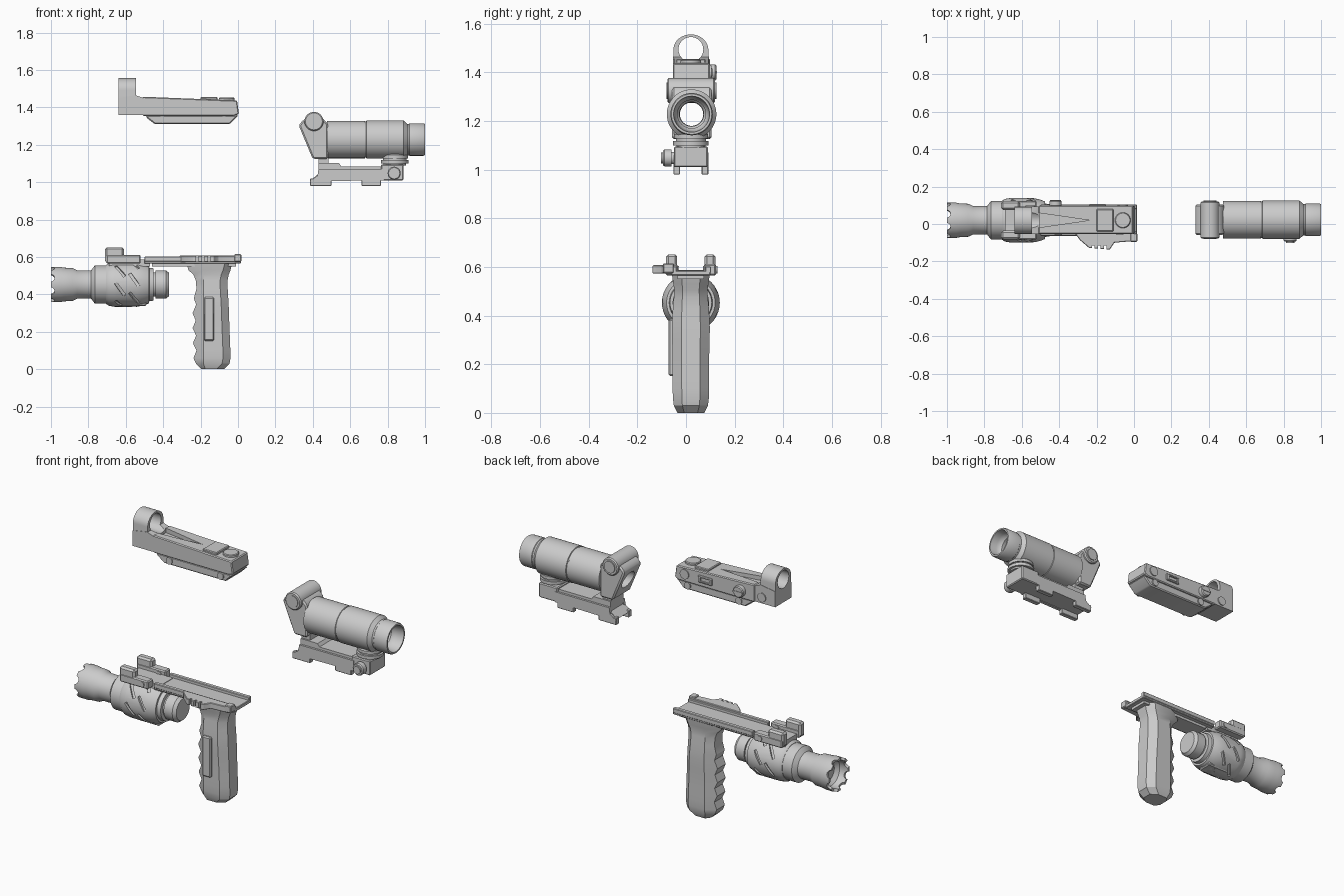
import bpy, bmesh
from math import sin, cos, pi, radians
from mathutils import Matrix, Vector

if "Cube" in bpy.data.objects:
    bpy.data.objects.remove(bpy.data.objects["Cube"])

CY = 0.02  # shared centre plane of all three accessories


def place(axis, a, u, v):
    return {'x': (a, u, v), 'y': (u, a, v), 'z': (u, v, a)}[axis]


def finish(name, bm, bevel=0.0):
    bmesh.ops.remove_doubles(bm, verts=bm.verts, dist=1e-5)
    bmesh.ops.recalc_face_normals(bm, faces=bm.faces)
    if bevel:
        bmesh.ops.bevel(bm, geom=bm.edges[:], offset=bevel, segments=1, affect='EDGES', clamp_overlap=True)
    me = bpy.data.meshes.new(name)
    bm.to_mesh(me)
    bm.free()
    ob = bpy.data.objects.new(name, me)
    bpy.context.collection.objects.link(ob)
    return ob


def loft(name, rings, closed=False, bevel=0.0):
    bm = bmesh.new()
    vs = [[bm.verts.new(p) for p in r] for r in rings]
    n = len(vs[0])
    pairs = list(zip(vs, vs[1:])) + ([(vs[-1], vs[0])] if closed else [])
    for r, s in pairs:
        for i in range(n):
            j = (i + 1) % n
            bm.faces.new((r[i], r[j], s[j], s[i]))
    if not closed:
        bm.faces.new(vs[0])
        bm.faces.new(vs[-1])
    return finish(name, bm, bevel)


def prism(name, pts, axis, a, b, bevel=0.0):
    return loft(name, [[place(axis, t, u, v) for u, v in pts] for t in (a, b)], bevel=bevel)


def box(name, x0, x1, y0, y1, z0, z1, bevel=0.0):
    return prism(name, [(x0, y0), (x1, y0), (x1, y1), (x0, y1)], 'z', z0, z1, bevel)


def lathe(name, prof, c, axis='x', n=40):
    """Closed profile of (along, radius) turned about an axis through c."""
    return loft(name, [[place(axis, a, c[0] + r * cos(2 * pi * i / n), c[1] + r * sin(2 * pi * i / n))
                        for i in range(n)] for a, r in prof], closed=True)


def cyl(name, axis, c, r, a, b, n=32, ch=0.0):
    return lathe(name, [(a, 0), (a, r - ch), (a + ch, r), (b - ch, r), (b, r - ch), (b, 0)] if ch
                 else [(a, 0), (a, r), (b, r), (b, 0)], c, axis, n)


def cut(ob, cutter):
    cutter.hide_render = True
    m = ob.modifiers.new('cut', 'BOOLEAN')
    m.operation, m.solver, m.object = 'DIFFERENCE', 'EXACT', cutter
    bpy.context.view_layer.objects.active = ob
    bpy.ops.object.modifier_apply(modifier=m.name)
    bpy.data.objects.remove(cutter)


# ---------- reflex sight ----------
arch = [(CY - .072, 1.36), (CY + .072, 1.36)] + \
       [(CY + .072 * cos(pi * i / 20), 1.492 + .064 * sin(pi * i / 20)) for i in range(21)]
hood = prism('reflex_hood', arch, 'x', -.64, -.545)
cut(hood, cyl('cutter', 'x', (CY, 1.494), .051, -.7, -.4))
hood_base = prism('reflex_hood_base', [(-.64, 1.36), (-.505, 1.36), (-.505, 1.45), (-.548, 1.465), (-.64, 1.45)],
                  'y', CY - .074, CY + .074)
cut(hood_base, cyl('cutter', 'x', (CY, 1.494), .051, -.7, -.4))
body = prism('reflex_body', [(-.51, 1.355), (-.02, 1.355), (.005, 1.365), (-.005, 1.437), (-.51, 1.457)],
             'y', CY - .074, CY + .078, .005)
cut(body, prism('cutter', [(-.53, CY - .042), (-.24, CY), (-.53, CY + .042)], 'z', 1.43, 1.5))
prism('reflex_clamp', [(-.492, 1.358), (-.49, 1.345), (-.444, 1.31), (-.045, 1.31), (.003, 1.358)],
      'y', CY - .07, CY + .07, .006)
for s in (-1, 1):
    for x in (-.405, -.075):
        y = CY + s * .07
        cyl('reflex_clamp_screw', 'y', (x, 1.335), .02, y - .007, y + .007, 20)
box('reflex_battery_door', -.2, -.11, CY - .06, CY + .06, 1.43, 1.455, .004)
cyl('reflex_top_dial', 'z', (-.06, CY), .042, 1.42, 1.452, 32, .004)
# controls on the rear face
cyl('reflex_side_dial', 'y', (-.42, 1.40), .033, .09, .125, 24, .005)
box('reflex_side_dial_grip', -.45, -.39, .12, .128, 1.395, 1.405)
cyl('reflex_side_cap', 'y', (-.06, 1.40), .028, .09, .104, 24)
slot = box('reflex_side_switch', -.24, -.15, .09, .108, 1.38, 1.42, .004)
cut(slot, box('cutter', -.225, -.165, .1, .12, 1.39, 1.41))
cyl('reflex_rear_screw', 'y', (-.555, 1.395), .026, .085, .1, 24)

# ---------- tube scope ----------
SC = (CY + .003, 1.228)
lathe('scope_tube', [(.475, .048), (.475, .1), (.678, .1), (.68, .097), (.685, .097), (.687, .102), (.885, .102),
                     (.905, .084), (.915, .084), (.918, .087), (.992, .087), (1, .083), (1, .074), (.96, .07),
                     (.94, .066), (.93, .058), (.9, .058), (.89, .05), (.86, .048)], SC, n=48)
head = prism('scope_head', [(.325, 1.303), (.345, 1.33), (.40, 1.36), (.455, 1.34), (.482, 1.31), (.482, 1.125),
                            (.40, 1.125), (.393, 1.14)], 'y', CY - .078, CY + .085, .012)
cut(head, cyl('cutter', 'x', SC, .05, .2, .6))
cyl('scope_head_knob', 'y', (.406, 1.325), .051, -.077, .12, 32, .006)
for s in (-1, 1):
    y = CY + .003 + s * .098
    cyl('scope_knob_cap', 'y', (.406, 1.325), .034, y - .005, y + .005, 24)
box('scope_head_post', .43, .485, CY - .05, CY + .05, 1.07, 1.135)
# quick-release mount
prism('mount_base', [(.388, 1.01), (.43, 1.045), (.43, 1.102), (.54, 1.102), (.552, 1.085), (.79, 1.085),
                     (.79, 1.012)], 'y', CY - .06, CY + .06)
for s in (-1, 1):
    y = CY + s * .063
    prism('mount_side_rail', [(.385, 1.005), (.425, 1.035), (.43, 1.07), (.78, 1.07), (.78, 1.01)],
          'y', y - .009, y + .009)
    for x0, x1 in ((.385, .5), (.66, .765)):
        box('mount_foot', x0, x1, CY + s * .072 - .028 * (s > 0), CY + s * .072 + .028 * (s < 0), .98, 1.02, .003)
box('mount_clamp_block', .765, .885, CY - .07, CY + .07, 1.01, 1.095, .005)
lathe('mount_turret', [(1.09, 0), (1.09, .06), (1.1, .06), (1.1, .073), (1.118, .073), (1.118, .062), (1.128, .062),
                       (1.128, .07), (1.145, .07), (1.155, .06), (1.155, 0)], (.838, CY), 'z')
lathe('mount_knob', [(-.04, 0), (-.04, .025), (-.06, .025), (-.06, .035), (-.088, .035), (-.094, .03), (-.094, .022),
                     (-.102, .022), (-.102, 0)], (.835, 1.048), 'y', 24)

# ---------- weapon light ----------
LT = (CY, .453)
light = lathe('light_head', [(-.7, 0), (-.7, .102), (-.765, .102), (-.775, .09), (-.785, .076), (-.86, .076),
                             (-.885, .088), (-.93, .09), (-.95, .094), (-1, .094), (-1, .08), (-.95, .076),
                             (-.93, .055), (-.93, 0)], LT)
for k in range(4):
    bar = cyl('cutter', 'z', (-1.003, 0), .022, -.2, .2, 20)
    bar.data.transform(Matrix.Translation((0, *LT)) @ Matrix.Rotation(pi * (k + .5) / 4, 4, 'X'))
    cut(light, bar)
collar = lathe('light_collar', [(-.705, 0), (-.705, .104), (-.69, .114), (-.66, .119), (-.54, .119), (-.5, .11),
                                (-.475, .1), (-.47, 0)], LT)
# slanted grip slots around the collar
for row, x in enumerate((-.63, -.555)):
    for k in range(7):
        c = box('cutter', x - .008, x + .008, -.042, .042, .106, .14)
        c.data.transform(Matrix.Translation((0, *LT)) @ Matrix.Rotation(2 * pi * (k + row * .5) / 7, 4, 'X')
                         @ Matrix.Translation((x, 0, 0)) @ Matrix.Rotation(radians(35), 4, 'Z')
                         @ Matrix.Translation((-x, 0, 0)))
        cut(collar, c)
lathe('light_tail', [(-.48, 0), (-.48, .09), (-.452, .086), (-.452, .065), (-.44, .065), (-.44, .075), (-.385, .075),
                     (-.368, .062), (-.368, 0)], LT)
box('light_switch_pad', -.63, -.49, CY - .045, CY + .045, .338, .38, .006)

# ---------- grip rail ----------
box('light_bridge', -.69, -.47, CY - .055, CY + .055, .55, .588)
box('rail_plate', -.5, .015, CY - .08, CY + .08, .565, .585, .003)
box('rail_underside', -.46, -.01, CY - .055, CY + .055, .55, .57)
for s in (-1, 1):
    y = CY + s * .071
    box('rail_edge', -.5, .015, y - .012, y + .012, .575, .602, .003)
    y = CY + s * .079
    box('clamp_side_block', -.705, -.52, y - .025, y + .025, .565, .612, .006)
    box('clamp_upright', -.71, -.61, y - .023, y + .023, .57, .652, .01)
    cyl('clamp_bolt', 'y', (-.56, .588), .016, y - .03, y + .03, 16)
# throw lever on the front side
lever = prism('throw_lever', [(-.315, -.05), (-.29, -.085), (-.24, -.128), (-.13, -.137), (-.105, -.1), (.01, -.09),
                              (.01, -.05)], 'z', .572, .607, .003)
for i in range(3):
    cut(lever, box('cutter', -.225 + i * .032, -.212 + i * .032, -.16, -.115, .55, .63))
box('lever_stop', -.02, .018, -.095, -.05, .575, .615, .004)

# ---------- vertical grip ----------
sections = [(0, -.195, -.075, .055), (.03, -.225, -.045, .07), (.06, -.238, -.04, .074), (.10, -.222, -.041, .075),
            (.14, -.241, -.042, .075), (.18, -.224, -.044, .075), (.22, -.243, -.045, .075), (.26, -.226, -.047, .076),
            (.30, -.243, -.048, .077), (.345, -.224, -.05, .078), (.38, -.236, -.052, .077), (.43, -.222, -.055, .074),
            (.475, -.226, -.056, .07), (.505, -.238, -.05, .068), (.53, -.265, -.04, .072), (.57, -.276, -.03, .078)]
rings = []
for z, x0, x1, w in sections:
    f, xl, xr = w * .5, max(x0 + .02, -.185), x1 - .04
    rings.append([(x, CY + y, z) for x, y in ((xl, -w), (xr, -w), (x1, -f), (x1, f), (xr, w), (xl, w),
                                              (x0, f), (x0, -f))])
loft('vertical_grip', rings)
box('grip_switch_panel', -.182, -.128, -.072, -.04, .152, .385, .006)

# smooth shading with crisp edges
bpy.ops.object.select_all(action='SELECT')
bpy.context.view_layer.objects.active = bpy.context.selected_objects[0]
bpy.ops.object.shade_smooth_by_angle(angle=radians(30))
